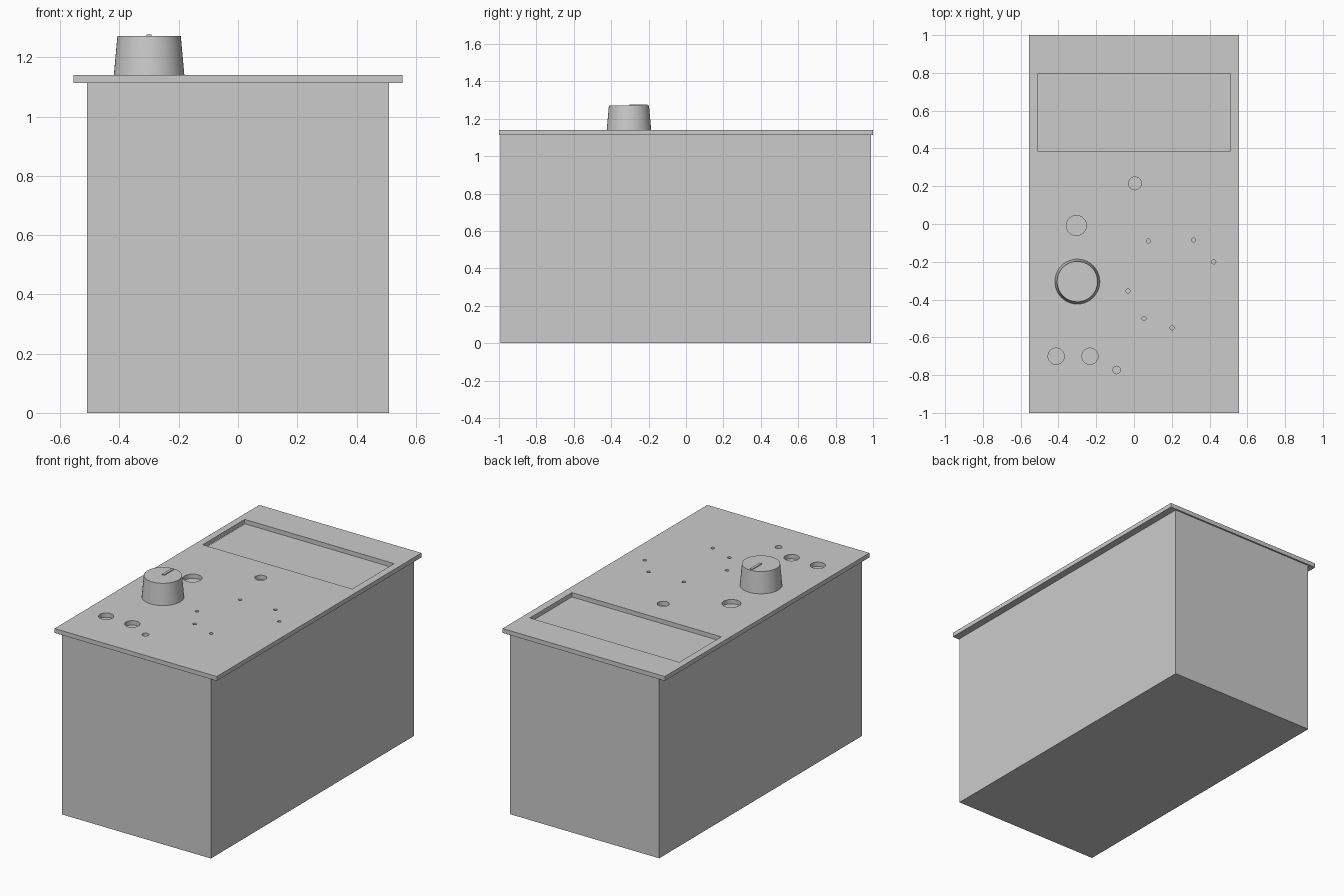
import bpy
import math

cube = bpy.data.objects.get("Cube")
if cube:
    bpy.data.objects.remove(cube, do_unlink=True)

GREY = (0.6, 0.6, 0.6, 1)
grey = bpy.data.materials.new("plain grey")
grey.use_nodes = True
grey.diffuse_color = GREY
grey.node_tree.nodes["Principled BSDF"].inputs["Base Color"].default_value = GREY

BODY_TOP, PLATE_TOP = 1.113, 1.14


def box(name, x, y, z):
    """Box between (min, max) ranges on each axis."""
    bpy.ops.mesh.primitive_cube_add(size=1, location=[sum(r) / 2 for r in (x, y, z)])
    obj = bpy.context.object
    obj.name = name
    obj.scale = [r[1] - r[0] for r in (x, y, z)]
    bpy.ops.object.transform_apply(location=False, rotation=False, scale=True)
    obj.data.materials.append(grey)
    return obj


def rectangle(x0, x1, y0, y1):
    return [(x0, y0), (x1, y0), (x1, y1), (x0, y1)]


def circle(x, y, r, sides=32):
    steps = [2 * math.pi * i / sides for i in range(sides)]
    return [(x + r * math.cos(a), y + r * math.sin(a)) for a in steps]


# Closed case under the panel
box("case", (-0.51, 0.51), (-0.993, 0.99), (0, BODY_TOP))

# Panel: one outline with a display window and drilled holes (x, y, radius)
holes = [
    (0.005, 0.215, 0.034), (-0.305, -0.008, 0.053),
    (-0.412, -0.7, 0.043), (-0.233, -0.7, 0.043), (-0.092, -0.773, 0.02),
    (0.077, -0.09, 0.011), (0.315, -0.085, 0.011), (0.422, -0.2, 0.011),
    (-0.032, -0.355, 0.011), (0.053, -0.5, 0.011), (0.202, -0.55, 0.011),
]
outlines = [rectangle(-0.555, 0.555, -1, 1), rectangle(-0.512, 0.51, 0.387, 0.797)]
outlines += [circle(*h) for h in holes]

curve = bpy.data.curves.new("panel", "CURVE")
curve.dimensions = "2D"
curve.fill_mode = "BOTH"
curve.extrude = (PLATE_TOP - BODY_TOP) / 2
for outline in outlines:
    spline = curve.splines.new("POLY")
    spline.points.add(len(outline) - 1)
    for point, (x, y) in zip(spline.points, outline):
        point.co = (x, y, 0, 1)
    spline.use_cyclic_u = True
curve.materials.append(grey)
panel = bpy.data.objects.new("panel", curve)
panel.location.z = (BODY_TOP + PLATE_TOP) / 2
bpy.context.collection.objects.link(panel)
bpy.ops.object.select_all(action="DESELECT")
panel.select_set(True)
bpy.context.view_layer.objects.active = panel
bpy.ops.object.convert(target="MESH")
bpy.ops.object.shade_flat()

# Tapered knob with a raised pointer bar
KNOB_TOP = 1.272
bpy.ops.mesh.primitive_cone_add(vertices=64, radius1=0.119, radius2=0.107,
                                depth=KNOB_TOP - PLATE_TOP,
                                location=(-0.3, -0.305, (KNOB_TOP + PLATE_TOP) / 2))
knob = bpy.context.object
knob.name = "knob"
knob.data.materials.append(grey)
bpy.ops.object.shade_smooth_by_angle(angle=math.radians(30))
box("knob_pointer", (-0.308, -0.292), (-0.302, -0.206), (KNOB_TOP - 0.01, KNOB_TOP + 0.005))
